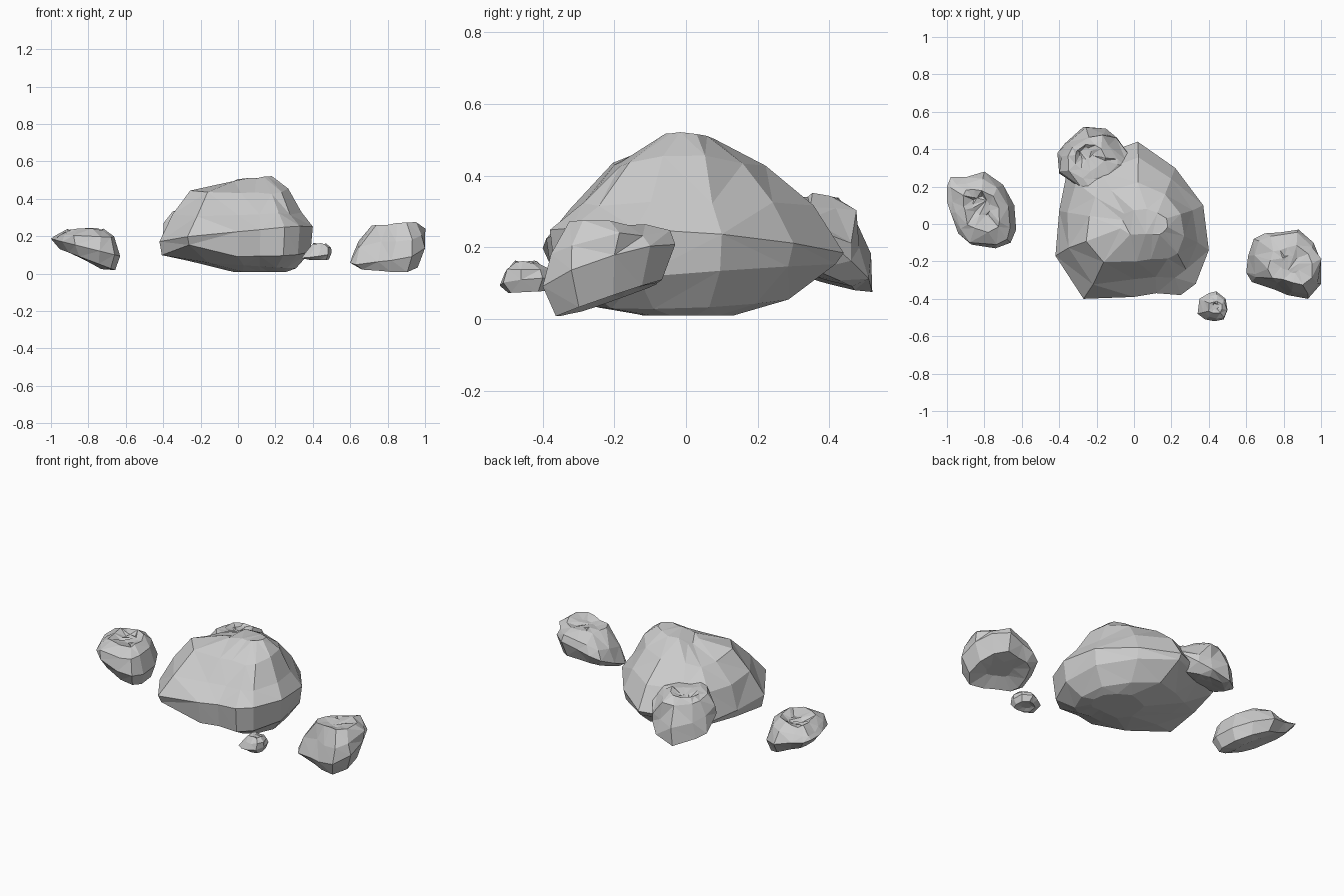
import bpy, bmesh, random
from mathutils import Vector


def rock(name, centre, outline, rings, jitter, bumps=(), seed=1):
    """Loft a plan outline through rings (scale_x, scale_y, dx, dy, z, slope_x, slope_y), bottom to top."""
    rng = random.Random(seed)
    c = Vector(centre)
    bm = bmesh.new()
    loops = []
    rim = max(range(len(rings)), key=lambda i: rings[i][0])
    for k, (sx, sy, dx, dy, z, gx, gy) in enumerate(rings):
        # only the weathered upper side is irregular
        wobble = jitter if k > rim else 0
        loop = []
        for p in outline:
            o = Vector(((p[0] - c.x) * sx, (p[1] - c.y) * sy))
            o += Vector((rng.uniform(-1, 1), rng.uniform(-1, 1))) * wobble * sx
            h = z + gx * o.x + gy * o.y + rng.uniform(-0.5, 0.5) * wobble
            x, y = c.x + dx + o.x, c.y + dy + o.y
            # local peaks and hollows
            for bx, by, r, dz, low, high in bumps:
                d = (Vector((x, y)) - Vector((bx, by))).length
                if low < z < high and d < r:
                    h += dz * (1 - d / r)
            loop.append(bm.verts.new((x, y, max(h, 0.0))))
        loops.append(loop)
    n = len(outline)
    for a, b in zip(loops, loops[1:]):
        for i in range(n):
            j = (i + 1) % n
            bm.faces.new((a[i], a[j], b[j], b[i]))
    bm.faces.new(loops[0][::-1])
    bm.faces.new(loops[-1])
    bmesh.ops.triangulate(bm, faces=bm.faces[:])
    bmesh.ops.recalc_face_normals(bm, faces=bm.faces[:])
    me = bpy.data.meshes.new(name)
    bm.to_mesh(me)
    bm.free()
    ob = bpy.data.objects.new(name, me)
    bpy.context.collection.objects.link(ob)
    return ob


# Main boulder: tall peak right of centre, lower shoulder at the front left
rock("main_boulder", (0, 0),
     [(-0.42, -0.17), (-0.27, -0.40), (0.0, -0.39), (0.12, -0.37), (0.25, -0.38), (0.33, -0.32),
      (0.40, -0.14), (0.37, 0.10), (0.22, 0.30), (0.02, 0.44), (-0.20, 0.36), (-0.36, 0.27), (-0.40, 0.07)],
     [(0.35, 0.30, 0.12, 0, 0.01, 0, 0), (0.70, 0.65, 0.03, 0, 0.05, -0.07, 0.02),
      (0.97, 0.95, 0, 0, 0.12, 0.02, 0.08), (1.0, 1.0, 0, 0, 0.205, 0.10, -0.05),
      (0.86, 0.79, 0, 0, 0.315, 0.02, 0), (0.64, 0.50, 0.015, 0, 0.425, 0.03, 0),
      (0.31, 0.17, 0.06, 0.01, 0.508, 0.13, 0)],
     0.016,
     [(-0.22, -0.13, 0.14, 0.035, 0.3, 1), (-0.13, 0.06, 0.13, -0.06, 0.3, 1),
      (0.26, 0.0, 0.16, 0.03, 0.4, 0.5), (-0.26, -0.38, 0.2, 0.07, 0.1, 0.15)], 8)

# Boulder leaning on the back left of the main one
rock("back_boulder", (-0.215, 0.355),
     [(-0.41, 0.38), (-0.40, 0.27), (-0.31, 0.21), (-0.22, 0.19), (-0.12, 0.24), (-0.03, 0.32),
      (-0.02, 0.36), (-0.09, 0.46), (-0.15, 0.51), (-0.27, 0.52), (-0.37, 0.43)],
     [(0.30, 0.30, 0, 0, 0.12, 0, -0.3), (0.70, 0.70, 0, 0, 0.125, 0.1, -0.35),
      (1.0, 1.0, 0, 0, 0.205, 0.25, -0.70), (0.93, 0.93, 0, 0, 0.26, 0.1, -0.50),
      (0.70, 0.70, 0, 0, 0.32, 0, -0.2), (0.42, 0.42, -0.02, 0, 0.345, 0, 0),
      (0.20, 0.20, -0.04, 0.02, 0.325, 0, 0)],
     0.018, seed=2)

# Left rock: a tilted slab thinning towards its outer tip
rock("left_rock", (-0.815, 0.075),
     [(-1.0, 0.12), (-0.98, 0.06), (-0.94, -0.05), (-0.87, -0.11), (-0.74, -0.13), (-0.66, -0.10),
      (-0.63, -0.03), (-0.64, 0.10), (-0.70, 0.21), (-0.80, 0.28), (-0.90, 0.25), (-0.98, 0.25), (-1.0, 0.20)],
     [(0.40, 0.40, 0.01, 0, 0.065, -0.55, 0), (0.80, 0.80, 0.01, 0, 0.075, -0.38, 0),
      (1.0, 1.0, 0, 0, 0.14, -0.25, 0), (0.86, 0.86, 0, 0, 0.20, -0.02, 0),
      (0.56, 0.56, 0, 0, 0.235, 0, 0), (0.25, 0.25, 0, 0.02, 0.215, 0, 0)],
     0.02, seed=3)

# Right rock: low pointed corner at the front left, raised at the back
rock("right_rock", (0.805, -0.215),
     [(0.60, -0.26), (0.63, -0.31), (0.75, -0.35), (0.82, -0.38), (0.93, -0.40), (1.0, -0.32),
      (1.0, -0.20), (0.96, -0.10), (0.88, -0.03), (0.78, -0.045), (0.70, -0.05), (0.64, -0.08), (0.61, -0.17)],
     [(0.35, 0.35, 0, 0, 0.075, 0, 0.2), (0.80, 0.80, 0, 0, 0.055, 0.05, 0.35),
      (1.0, 1.0, 0, 0, 0.125, 0.25, 0.35), (0.87, 0.87, 0.01, 0, 0.195, 0.20, 0.2),
      (0.56, 0.56, 0.03, -0.01, 0.26, 0.05, -0.05), (0.25, 0.25, 0.03, 0, 0.26, 0, 0)],
     0.02, seed=5)

# Small stone at the front right
rock("small_stone", (0.42, -0.44),
     [(0.34, -0.48), (0.38, -0.51), (0.43, -0.52), (0.48, -0.51), (0.50, -0.46), (0.49, -0.40),
      (0.44, -0.36), (0.40, -0.37), (0.35, -0.40)],
     [(0.35, 0.35, 0, 0, 0.085, 0, 0), (0.70, 0.70, 0.01, 0, 0.076, 0, 0.05),
      (1.0, 1.0, 0, 0, 0.10, 0.15, 0.1), (0.80, 0.80, 0.01, 0, 0.132, 0.15, 0),
      (0.45, 0.45, 0.015, -0.005, 0.160, 0, 0), (0.20, 0.20, 0.015, 0, 0.155, 0, 0)],
     0.009, seed=6)
